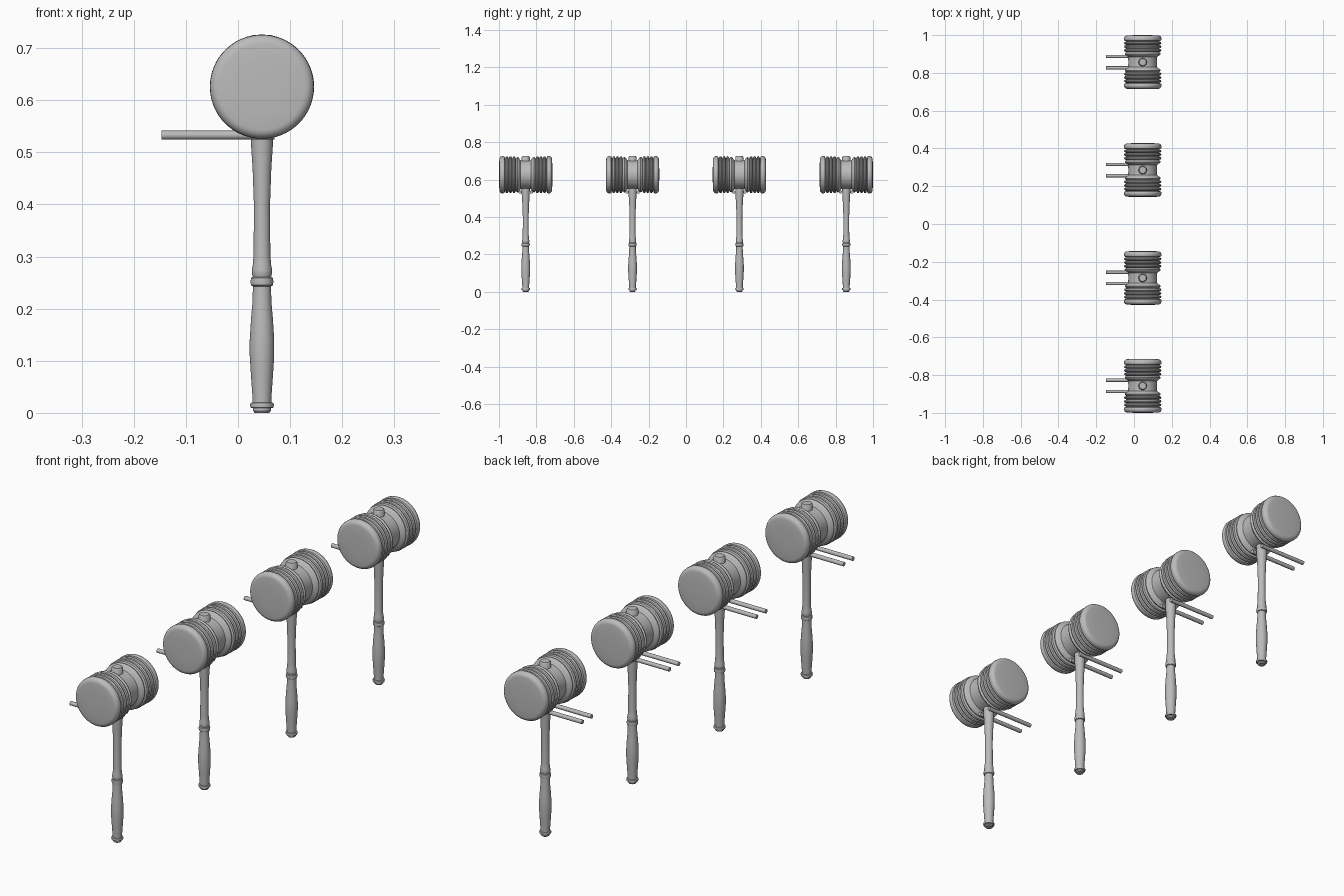
import bpy, bmesh, math
from mathutils import Matrix, Vector

cube = bpy.data.objects.get("Cube")
if cube:
    bpy.data.objects.remove(cube, do_unlink=True)

# Single plain grey
grey = bpy.data.materials.new("plain_grey")
grey.use_nodes = True
colour = (0.5, 0.5, 0.5, 1)
grey.diffuse_color = colour
grey.node_tree.nodes["Principled BSDF"].inputs["Base Color"].default_value = colour

CENTRE_X, HEAD_Z = 0.046, 0.626


def lathe(name, profile, segments, matrix):
    """Closed turned mesh from (radius, height) points, then placed by matrix."""
    bm = bmesh.new()
    verts = [bm.verts.new((r, 0, h)) for r, h in profile]
    edges = [bm.edges.new(pair) for pair in zip(verts, verts[1:])]
    bmesh.ops.spin(bm, geom=verts + edges, cent=(0, 0, 0), axis=(0, 0, 1),
                   angle=math.tau, steps=segments, use_merge=True)
    bmesh.ops.remove_doubles(bm, verts=bm.verts, dist=0.00005)
    bmesh.ops.recalc_face_normals(bm, faces=bm.faces)
    bm.transform(matrix)
    mesh = bpy.data.meshes.new(name)
    bm.to_mesh(mesh)
    bm.free()
    mesh.materials.append(grey)
    return mesh


def head_profile():
    """Waist, four rounded ribs and a soft-edged striking cap, mirrored."""
    half = [(0.076, 0.0), (0.077, 0.027), (0.084, 0.033)]
    start, pitch = 0.034, 0.019
    for i in range(4):
        low = start + i * pitch
        top = 0.095 if i == 0 else 0.099
        half += [(0.086, low), (top - 0.003, low + 0.004), (top, low + pitch / 2),
                 (top - 0.003, low + pitch - 0.004)]
    low = start + 4 * pitch
    half += [(0.086, low), (0.097, low + 0.004), (0.1, low + 0.010)]
    # Quarter-round edge of the cap
    edge = 0.018
    for i in range(1, 6):
        a = i * math.pi / 10
        half.append((0.1 - edge + edge * math.cos(a), 0.123 + edge * math.sin(a)))
    half += [(0.05, 0.1425), (0.0, 0.143)]
    return [(r, -h) for r, h in reversed(half[1:])] + half


handle_profile = [
    (0, 0), (0.014, 0), (0.017, 0.004), (0.017, 0.009), (0.022, 0.010),
    (0.023, 0.015), (0.022, 0.019), (0.018, 0.020), (0.0185, 0.035),
    (0.021, 0.07), (0.0235, 0.11), (0.0235, 0.14), (0.021, 0.18),
    (0.018, 0.215), (0.0175, 0.243), (0.021, 0.245), (0.022, 0.252),
    (0.021, 0.259), (0.0175, 0.261), (0.0195, 0.268), (0.0195, 0.274),
    (0.0175, 0.285), (0.016, 0.305), (0.0155, 0.40), (0.018, 0.47),
    (0.021, 0.515), (0.022, 0.55), (0.022, 0.719), (0.018, 0.725), (0, 0.725)]
rod_profile = [(0, -0.147), (0.0085, -0.147), (0.0085, 0.07), (0, 0.07)]

along_y = Matrix.Rotation(-math.pi / 2, 4, "X")
along_x = Matrix.Rotation(math.pi / 2, 4, "Y")
at_handle = Matrix.Translation((CENTRE_X, 0, 0))
parts = {
    "mallet_head": lathe("mallet_head", head_profile(), 64,
                         Matrix.Translation((CENTRE_X, 0, HEAD_Z)) @ along_y),
    "mallet_handle": lathe("mallet_handle", handle_profile, 32, at_handle)}
for side, y in (("front", -0.03), ("back", 0.03)):
    name = side + "_hanging_rod"
    parts[name] = lathe(name, rod_profile, 20,
                        Matrix.Translation((0, y, 0.533)) @ along_x)

# Row of four identical mallets
for i in range(4):
    for name, mesh in parts.items():
        obj = bpy.data.objects.new(f"{name}_{i + 1}", mesh)
        obj.location = Vector((0, -0.857 + i * 0.5713, 0))
        bpy.context.collection.objects.link(obj)
        if i == 0:
            bpy.ops.object.select_all(action="DESELECT")
            obj.select_set(True)
            bpy.context.view_layer.objects.active = obj
            bpy.ops.object.shade_smooth_by_angle(angle=math.radians(35))
